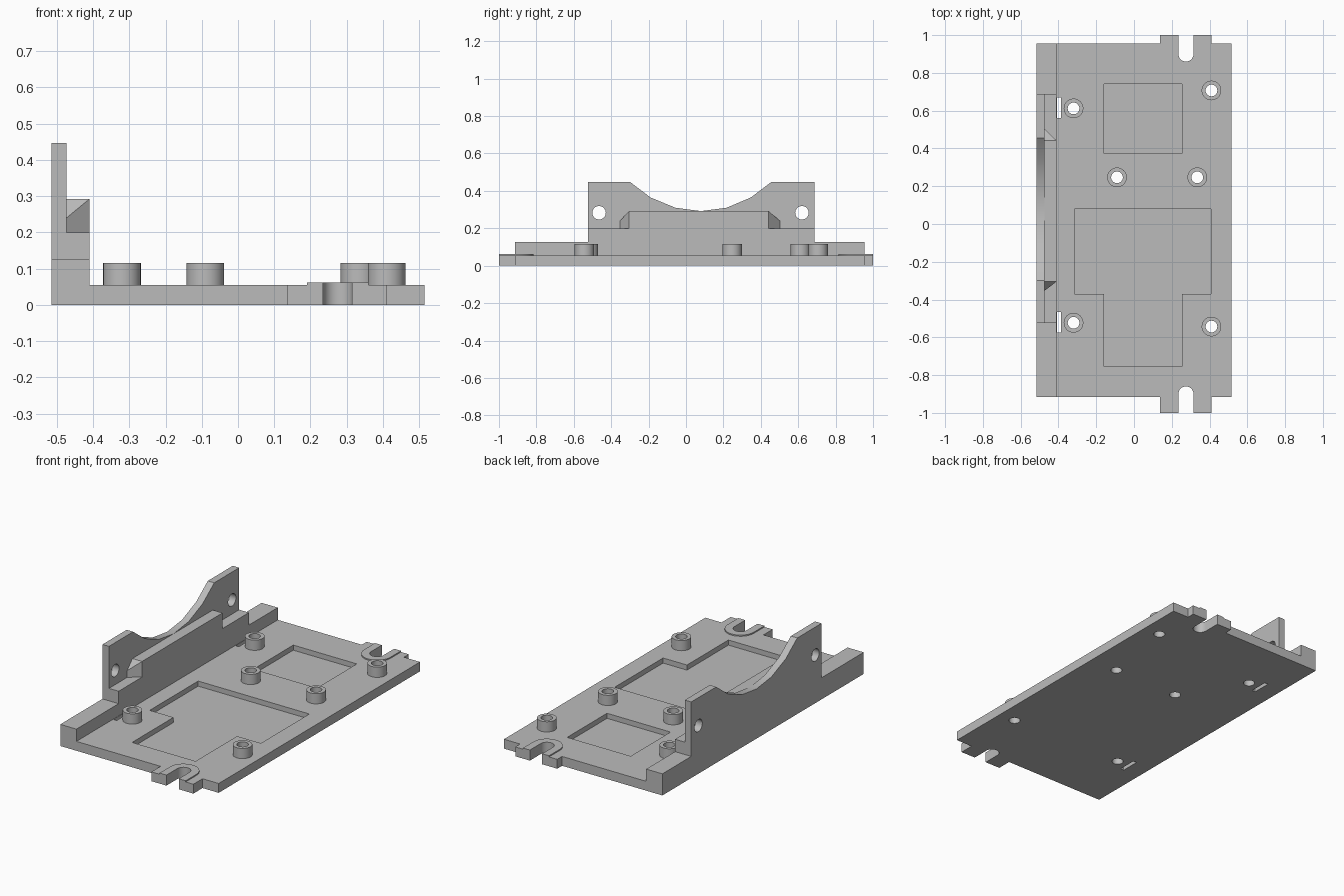
import bpy, bmesh
from math import sin, cos, pi

cube = bpy.data.objects.get("Cube")
if cube:
    bpy.data.objects.remove(cube, do_unlink=True)

grey = bpy.data.materials.new("plain_grey")
grey.use_nodes = True
colour = (0.5, 0.5, 0.5, 1)
grey.diffuse_color = colour
grey.node_tree.nodes["Principled BSDF"].inputs["Base Color"].default_value = colour


def finish(name, bm):
    bmesh.ops.recalc_face_normals(bm, faces=bm.faces[:])
    mesh = bpy.data.meshes.new(name)
    bm.to_mesh(mesh)
    bm.free()
    mesh.materials.append(grey)
    ob = bpy.data.objects.new(name, mesh)
    bpy.context.collection.objects.link(ob)
    return ob


def prism(name, points, low, high, axis="z"):
    """Extrude an outline: (x, y) along z, or (y, z) along x."""
    bm = bmesh.new()
    place = (lambda a, b: (a, b, low)) if axis == "z" else (lambda a, b: (low, a, b))
    face = bm.faces.new([bm.verts.new(place(a, b)) for a, b in points])
    new = bmesh.ops.extrude_face_region(bm, geom=[face])["geom"]
    shift = (0, 0, high - low) if axis == "z" else (high - low, 0, 0)
    bmesh.ops.translate(bm, vec=shift, verts=[v for v in new if isinstance(v, bmesh.types.BMVert)])
    return finish(name, bm)


def rect(a0, a1, b0, b1):
    return [(a0, b0), (a1, b0), (a1, b1), (a0, b1)]


def arc(a, b, r, start=0, end=2 * pi, n=32):
    return [(a + r * cos(start + (end - start) * i / n),
             b + r * sin(start + (end - start) * i / n)) for i in range(n + 1)]


def circle(a, b, r):
    return arc(a, b, r)[:-1]


def activate(ob):
    bpy.ops.object.select_all(action="DESELECT")
    ob.select_set(True)
    bpy.context.view_layer.objects.active = ob


def cut(ob, cutter):
    cutter.hide_render = True
    mod = ob.modifiers.new("cut", "BOOLEAN")
    mod.operation, mod.solver, mod.object = "DIFFERENCE", "EXACT", cutter
    activate(ob)
    bpy.ops.object.modifier_apply(modifier=mod.name)
    bpy.data.objects.remove(cutter, do_unlink=True)


def smooth(ob):
    activate(ob)
    bpy.ops.object.shade_smooth_by_angle(angle=pi / 9)


# Main dimensions
LEFT, INNER, RIGHT = -0.515, -0.41, 0.515
FRONT, BACK, TOP = -0.915, 0.955, 0.055
UPRIGHT = -0.473
TAB0, TAB1, SLOT_X, SLOT_Y = 0.137, 0.41, 0.275, 0.9

# Base plate with end tabs
base = prism("base_plate", [
    (INNER, FRONT), (TAB0, FRONT), (TAB0, -1), (TAB1, -1), (TAB1, FRONT), (RIGHT, FRONT),
    (RIGHT, BACK), (TAB1, BACK), (TAB1, 1), (TAB0, 1), (TAB0, BACK), (INNER, BACK)], 0, TOP)

# Recessed pockets
floor = 0.025
cut(base, prism("pocket", rect(-0.16, 0.253, 0.372, 0.742), floor, 0.2))
cut(base, prism("pocket", [
    (-0.315, 0.08), (-0.315, -0.37), (-0.16, -0.37), (-0.16, -0.755),
    (0.253, -0.755), (0.253, -0.37), (0.408, -0.37), (0.408, 0.08)], floor, 0.2))

# Open slots in the tabs, each with a raised rim
for side, s in (("front", -1), ("back", 1)):
    inner = arc(SLOT_X, SLOT_Y, 0.04, pi, 2 * pi, 16)
    outer = arc(SLOT_X, SLOT_Y, 0.085, 2 * pi, pi, 16)
    flip = lambda pts: [(x, y * s) for x, y in pts]
    cut(base, prism("slot", flip([(SLOT_X - 0.04, 1.1)] + inner + [(SLOT_X + 0.04, 1.1)]), -0.1, 0.2))
    smooth(prism(side + "_slot_rim", flip(
        [(SLOT_X - 0.04, 1)] + inner + [(SLOT_X + 0.04, 1), (SLOT_X + 0.085, 1)]
        + outer + [(SLOT_X - 0.085, 1)]), TOP, 0.062))

# Narrow slots beside the wall
for y in (0.615, -0.52):
    cut(base, prism("strap_slot", rect(INNER + 0.002, -0.386, y - 0.055, y + 0.055), -0.1, 0.2))

# Standoffs with holes right through the plate
for i, (x, y) in enumerate([(-0.32, 0.612), (0.41, 0.707), (-0.09, 0.247),
                            (0.335, 0.247), (-0.32, -0.523), (0.41, -0.543)]):
    post = prism(f"standoff_{i + 1}", circle(x, y, 0.052), TOP, 0.115)
    for part in (post, base):
        cut(part, prism("bore", circle(x, y, 0.031), -0.1, 0.3))
    smooth(post)
smooth(base)

# Side rail, stepping up in the middle
Y0, Y1 = -0.523, 0.687
prism("side_rail", [(FRONT, 0), (BACK, 0), (BACK, 0.127), (Y1, 0.127), (Y1, 0.2),
                    (Y0, 0.2), (Y0, 0.127), (FRONT, 0.127)], LEFT, INNER, "x")

# Upright bracket with a scooped top edge and two bolt holes
upright = prism("upright_bracket", [
    (Y0, 0.2), (Y1, 0.2), (Y1, 0.447), (0.455, 0.447), (0.347, 0.365), (0.217, 0.31),
    (0.08, 0.292), (-0.057, 0.31), (-0.19, 0.365), (-0.298, 0.447), (Y0, 0.447)],
    LEFT, UPRIGHT, "x")
for y in (-0.465, 0.62):
    cut(upright, prism("bolt_hole", circle(y, 0.283, 0.036), -0.7, -0.3, "x"))
smooth(upright)

# Raised ledge in front of the upright, with bevelled ends
bm = bmesh.new()
for end, out in ((-0.305, -0.353), (0.442, 0.502)):
    for p in [(INNER, end, 0.2), (INNER, end, 0.292), (UPRIGHT, end, 0.292),
              (UPRIGHT, out, 0.2), (UPRIGHT, out, 0.24)]:
        bm.verts.new(p)
bmesh.ops.convex_hull(bm, input=bm.verts[:])
bmesh.ops.dissolve_limit(bm, angle_limit=0.01, verts=bm.verts[:], edges=bm.edges[:])
finish("inner_ledge", bm)
